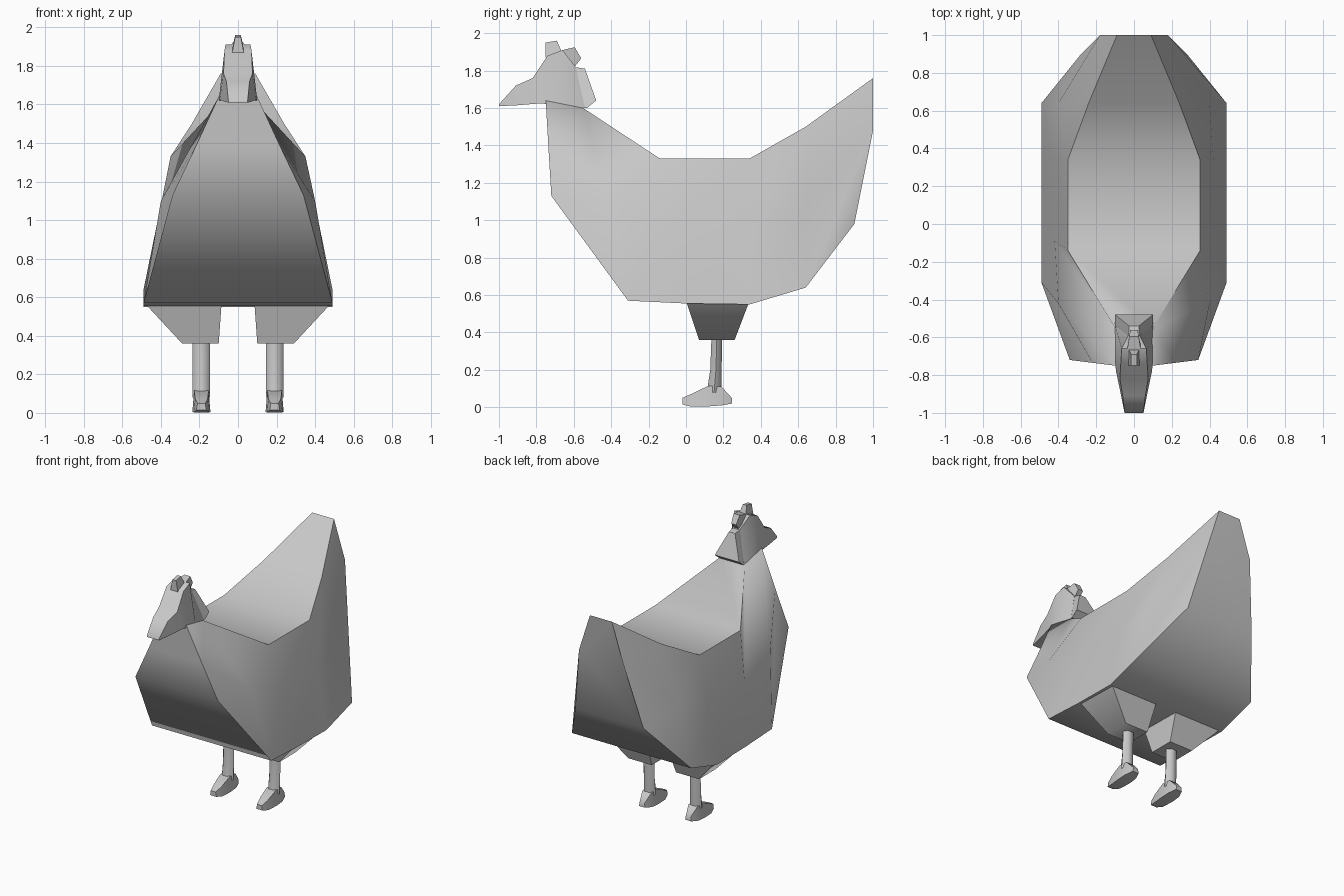
import bpy, bmesh, math

if "Cube" in bpy.data.objects:
    bpy.data.objects.remove(bpy.data.objects["Cube"], do_unlink=True)

grey = bpy.data.materials.new("plain_grey")
grey.use_nodes = True
grey.diffuse_color = (0.58, 0.58, 0.58, 1)
grey.node_tree.nodes["Principled BSDF"].inputs["Base Color"].default_value = grey.diffuse_color


def loft(name, rings, angle=62):
    """Skin a list of equal rings and close both ends."""
    bm = bmesh.new()
    loops = [[bm.verts.new(p) for p in ring] for ring in rings]
    n = len(loops[0])
    for a, b in zip(loops, loops[1:]):
        for i in range(n):
            j = (i + 1) % n
            bm.faces.new((a[i], a[j], b[j], b[i]))
    bm.faces.new(loops[0])
    bm.faces.new(loops[-1])
    bmesh.ops.recalc_face_normals(bm, faces=bm.faces)
    mesh = bpy.data.meshes.new(name)
    bm.to_mesh(mesh)
    bm.free()
    mesh.materials.append(grey)
    obj = bpy.data.objects.new(name, mesh)
    bpy.context.collection.objects.link(obj)
    bpy.ops.object.select_all(action="DESELECT")
    obj.select_set(True)
    bpy.context.view_layer.objects.active = obj
    bpy.ops.object.shade_smooth_by_angle(angle=math.radians(angle))
    return obj


def mirrored(*points):
    """Ring from (half width, y, z) points, listed bottom to top."""
    return ([(w, y, z) for w, y, z in points]
            + [(-w, y, z) for w, y, z in reversed(points)])


def rect(cx, y0, y1, z, half):
    return [(cx - half, y0, z), (cx + half, y0, z), (cx + half, y1, z), (cx - half, y1, z)]


# Body: chest, saddle and raised tail
body = [
    mirrored((.34, -.72, 1.13), (.22, -.735, 1.38), (.10, -.75, 1.64)),
    mirrored((.49, -.31, .57), (.40, -.42, 1.10), (.10, -.55, 1.60)),
    mirrored((.49, 0, .555), (.42, -.09, .98), (.35, -.14, 1.33)),
    mirrored((.49, .34, .55), (.42, .34, .98), (.35, .34, 1.33)),
    mirrored((.49, .64, .64), (.40, .64, 1.08), (.24, .64, 1.50)),
    mirrored((.28, .90, .98), (.18, 1, 1.48), (.09, 1, 1.76)),
]
loft("body", body)

# Head tapering into the beak
loft("head", [
    mirrored((.05, -1, 1.61), (.05, -1, 1.62)),
    mirrored((.07, -.90, 1.615), (.06, -.91, 1.72)),
    mirrored((.095, -.78, 1.625), (.075, -.82, 1.76)),
    mirrored((.10, -.73, 1.62), (.07, -.74, 1.88)),
    mirrored((.10, -.64, 1.60), (.065, -.66, 1.91)),
    mirrored((.10, -.54, 1.60), (.03, -.59, 1.82)),
])

# Flared feathers behind the neck
loft("neck_feathers", [
    mirrored((.09, -.60, 1.61), (.03, -.62, 1.82)),
    mirrored((.10, -.53, 1.60), (.03, -.60, 1.82)),
    mirrored((.10, -.48, 1.64), (.025, -.54, 1.81)),
], 40)

# Comb lobes
loft("front_comb", [
    mirrored((.03, -.75, 1.87), (.015, -.75, 1.95)),
    mirrored((.03, -.66, 1.89), (.015, -.69, 1.96)),
], 40)
loft("rear_comb", [
    mirrored((.04, -.66, 1.86), (.035, -.66, 1.91)),
    mirrored((.03, -.62, 1.81), (.025, -.595, 1.925)),
    mirrored((.02, -.60, 1.815), (.02, -.56, 1.865)),
], 40)

# Thighs, shanks and feet
for side, s in (("left", 1), ("right", -1)):
    loft(side + "_thigh", [
        rect(s * .285, 0, .34, .57, .20),
        rect(s * .195, .07, .26, .36, .095),
    ], 50)

    shank = []
    for z, y, ry in ((.38, .165, .033), (.2, .16, .035), (.08, .15, .045)):
        shank.append([(s * .19 + .045 * math.cos(k * math.pi / 3),
                       y + ry * math.sin(k * math.pi / 3), z) for k in range(6)])
    loft(side + "_shank", shank)

    foot = []
    for y, low, high, half in ((-.02, .015, .05, .025), (.03, .003, .072, .04),
                               (.12, .005, .115, .047), (.19, .01, .11, .045),
                               (.245, .02, .05, .025)):
        foot.append([(s * .19 + dx, y, z) for dx, z in
                     ((-half, low), (half, low), (half * .8, high), (-half * .8, high))])
    loft(side + "_foot", foot)
